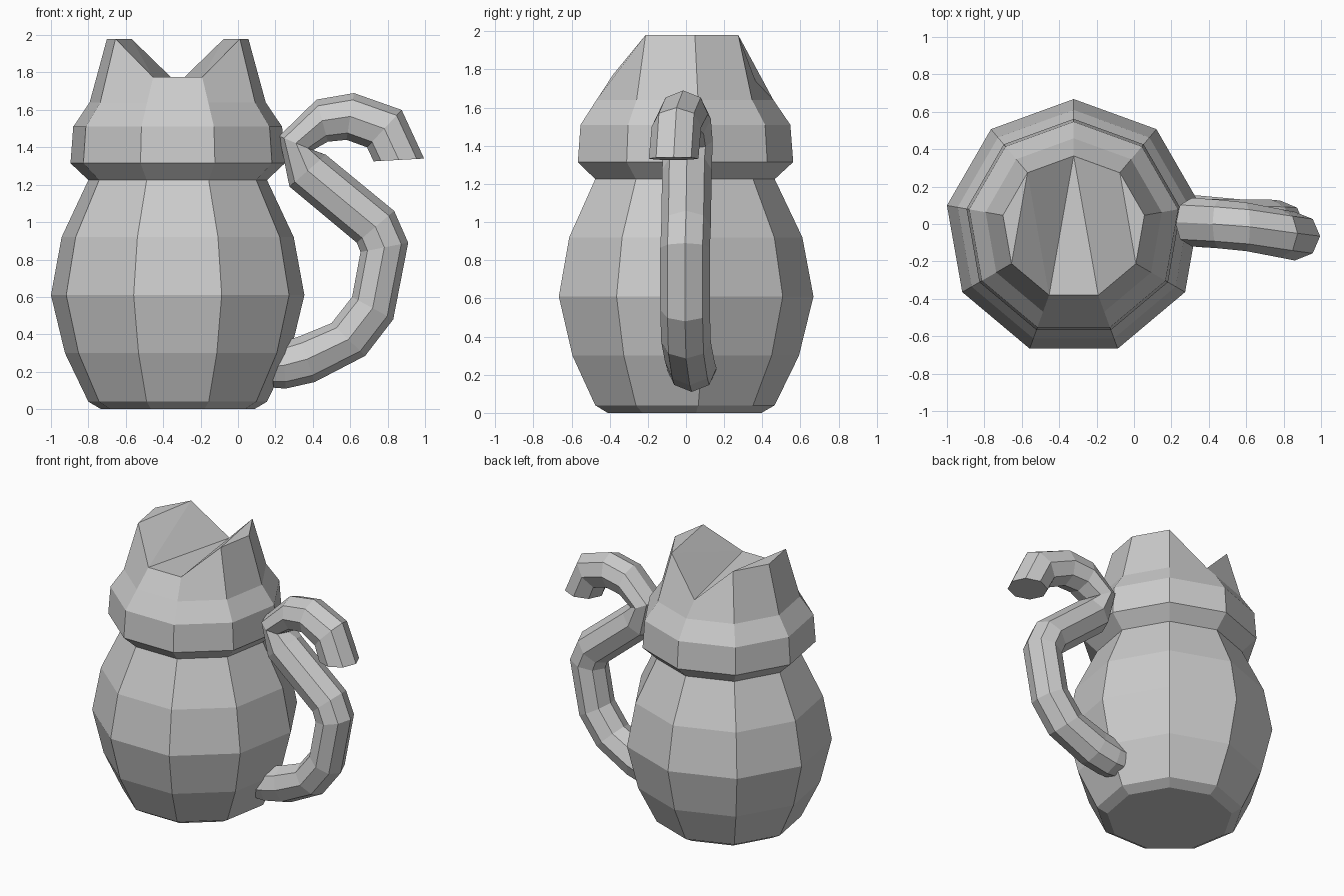
import bpy, bmesh
from math import cos, sin, pi, radians
from mathutils import Vector

if "Cube" in bpy.data.objects:
    bpy.data.objects.remove(bpy.data.objects["Cube"])


def finish(bm, name):
    bmesh.ops.recalc_face_normals(bm, faces=bm.faces)
    mesh = bpy.data.meshes.new(name)
    bm.to_mesh(mesh)
    bm.free()
    obj = bpy.data.objects.new(name, mesh)
    bpy.context.collection.objects.link(obj)
    return obj


def loft(bm, rings):
    """Skin a list of point rings with quads and return the vertex rings."""
    vr = [[bm.verts.new(p) for p in ring] for ring in rings]
    for a, b in zip(vr, vr[1:]):
        n = len(a)
        for i in range(n):
            j = (i + 1) % n
            bm.faces.new((a[i], a[j], b[j], b[i]))
    return vr


# Body and head: nine-sided lathe, (radius, height)
SIDES, CX, CY = 9, -0.3225, -0.02
profile = [(0.416, 0), (0.485, 0.04), (0.612, 0.30), (0.688, 0.61), (0.63, 0.92),
           (0.485, 1.225), (0.582, 1.315), (0.567, 1.51), (0.478, 1.64)]
# Rim heights: low at back and front, raised into an ear on each side
rim = [1.74, 1.98, 1.98, 1.98, 1.775, 1.775, 1.98, 1.98, 1.98]


def around(r, heights):
    return [(CX + r * cos(radians(90 + 40 * k)), CY + r * sin(radians(90 + 40 * k)), z)
            for k, z in enumerate(heights)]


bm = bmesh.new()
rings = loft(bm, [around(r, [z] * SIDES) for r, z in profile] + [around(0.384, rim)])
bm.faces.new(rings[0])
top = rings[-1]
# Ear tops, inner ear slopes, and the strip between the ears
for tri in ((1, 2, 3), (1, 3, 4), (1, 4, 0)):
    bm.faces.new([top[i] for i in tri])
    bm.faces.new([top[-i % SIDES] for i in tri])
bm.faces.new((top[0], top[4], top[5]))
finish(bm, "cat_body")

# Tail handle: each section is right-edge x, z, left-edge x, z and centre y
sections = [
    (0.19, 0.115, 0.17, 0.34, 0.03), (0.255, 0.11, 0.24, 0.36, 0.03),
    (0.41, 0.145, 0.33, 0.39, 0.02), (0.68, 0.285, 0.50, 0.46, 0.0),
    (0.83, 0.48, 0.61, 0.60, -0.005), (0.91, 0.89, 0.655, 0.84, -0.005),
    (0.835, 1.06, 0.635, 0.89, 0.0), (0.47, 1.36, 0.275, 1.19, 0.005),
    (0.40, 1.385, 0.22, 1.46, 0.01), (0.48, 1.43, 0.42, 1.655, 0.0),
    (0.58, 1.44, 0.62, 1.69, -0.015), (0.69, 1.40, 0.875, 1.60, -0.05),
    (0.725, 1.325, 0.995, 1.34, -0.065)]
tail_rings = []
for ax, az, bx, bz, y in sections:
    a, b = Vector((ax, y, az)), Vector((bx, y, bz))
    tail_rings.append([(a + b) / 2 + (a - b) / 2 * cos(i * pi / 4)
                       + Vector((0, 0.13 * sin(i * pi / 4), 0)) for i in range(8)])
bm = bmesh.new()
rings = loft(bm, tail_rings)
bm.faces.new(rings[0])
bm.faces.new(rings[-1])
finish(bm, "tail_handle")
